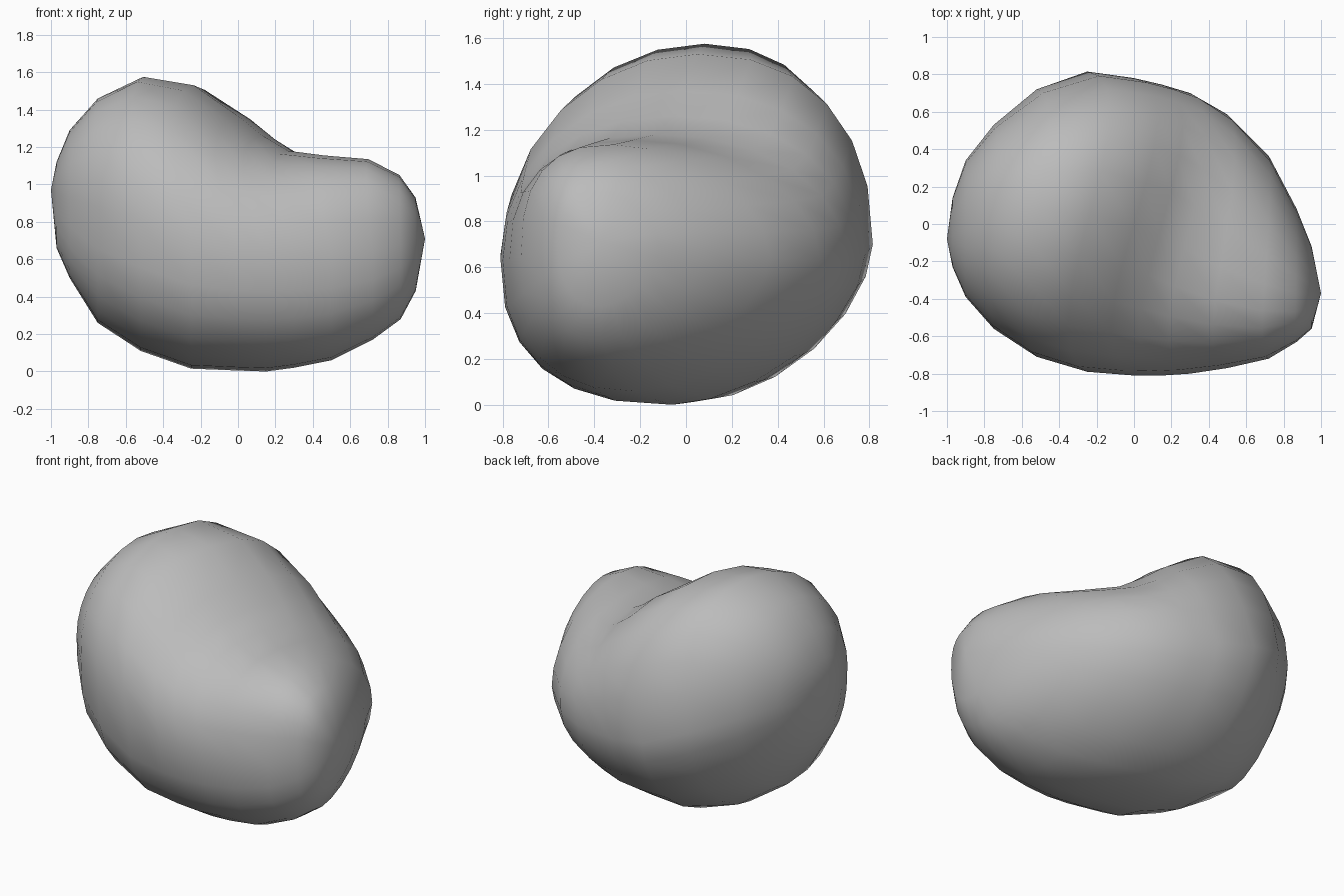
import bpy, bmesh
from math import cos, sin, pi

cube = bpy.data.objects.get("Cube")
if cube:
    bpy.data.objects.remove(cube)

SIDES = 24

# Cross-sections along the body:
# x, centre y, centre z, front y, back y, bottom z, top z
sections = [
    (-.97, -.06, .95, -.23, .14, .66, 1.12),
    (-.90, -.03, .93, -.39, .34, .50, 1.29),
    (-.75, .02, .88, -.56, .53, .26, 1.46),
    (-.52, .08, .80, -.71, .72, .11, 1.575),
    (-.25, .05, .70, -.79, .815, .015, 1.53),
    (0, -.02, .65, -.81, .78, .005, 1.37),
    (.15, -.06, .64, -.81, .745, 0, 1.26),
    (.30, -.13, .63, -.80, .70, .02, 1.18),
    (.50, -.23, .63, -.77, .585, .06, 1.155),
    (.72, -.32, .64, -.72, .365, .17, 1.135),
    (.87, -.37, .68, -.63, .08, .28, 1.05),
    (.95, -.37, .70, -.56, -.12, .43, .93),
]


def rounded(value, power):
    """Superellipse coordinate, squarer for a higher power."""
    return abs(value) ** (2 / power) * (1 if value > 0 else -1)


def fullness(x, back, top):
    """Squareness of one quarter of a cross-section."""
    lobe = max(x, 0)
    if top:
        return 2.28 - .65 * lobe if back else 2 + .9 * lobe
    return 1.7 if back else 2.5 - .2 * x


def ring(bm, section):
    """One closed cross-section with four separate radii."""
    x, yc, zc, front, back, low, high = section
    verts = []
    for i in range(SIDES):
        a = 2 * pi * i / SIDES
        c, s = cos(a), sin(a)
        power = fullness(x, c > 0, s > 0)
        u, v = rounded(c, power), rounded(s, power)
        y = yc + u * (back - yc if u > 0 else yc - front)
        z = zc + v * (high - zc if v > 0 else zc - low)
        # the saddle on top runs diagonally
        slant = .3 * y * max(v, 0) * (1 - x * x) ** 2
        verts.append(bm.verts.new((x + slant, y, z)))
    return verts


# Body: lofted rings closed at both tips
bm = bmesh.new()
rings = [ring(bm, s) for s in sections]
for a, b in zip(rings, rings[1:]):
    for i in range(SIDES):
        j = (i + 1) % SIDES
        bm.faces.new((a[i], a[j], b[j], b[i]))
for loop, tip in ((rings[0], (-1, -.08, .97)), (rings[-1], (1, -.37, .71))):
    end = bm.verts.new(tip)
    for i in range(SIDES):
        bm.faces.new((loop[i], loop[(i + 1) % SIDES], end))
bmesh.ops.recalc_face_normals(bm, faces=bm.faces)
for face in bm.faces:
    face.smooth = True

mesh = bpy.data.meshes.new("bean_body")
bm.to_mesh(mesh)
bm.free()
body = bpy.data.objects.new("bean_body", mesh)
bpy.context.collection.objects.link(body)

# Plain grey
grey = bpy.data.materials.new("grey")
grey.use_nodes = True
colour = (.5, .5, .5, 1)
grey.diffuse_color = colour
grey.node_tree.nodes["Principled BSDF"].inputs["Base Color"].default_value = colour
mesh.materials.append(grey)
